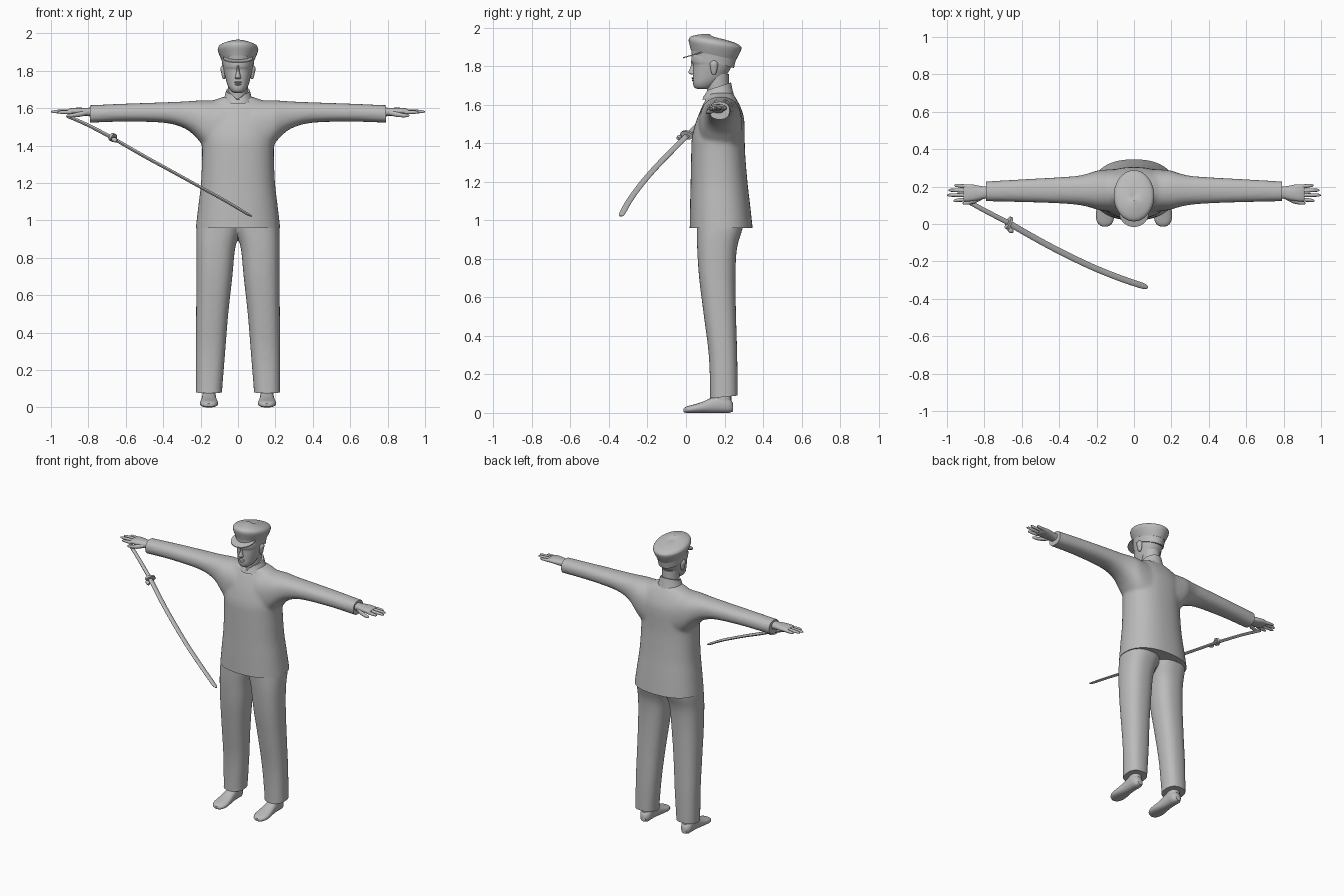
import bpy, bmesh, math
from mathutils import Vector as V

grey = bpy.data.materials.new("plain grey")
grey.diffuse_color = (0.5, 0.5, 0.5, 1)


def flat(z, yf, yb, hx, cx=0, zb=None):
    """Ring around z; zb tilts it so the back sits at another height."""
    zb = z if zb is None else zb
    return (V((cx, (yf + yb) / 2, (z + zb) / 2)), V((hx, 0, 0)), V((0, (yb - yf) / 2, (zb - z) / 2)))


def side(x, yf, yb, z0, z1):
    """Ring around x."""
    return (V((x, (yf + yb) / 2, (z0 + z1) / 2)), V((0, (yb - yf) / 2, 0)), V((0, 0, (z1 - z0) / 2)))


def smooth_rings(rings, sub):
    """Catmull-Rom interpolation between rings."""
    out = []
    for i in range(len(rings) - 1):
        a, b, c, d = (rings[max(0, min(len(rings) - 1, i + k))] for k in (-1, 0, 1, 2))
        for s in range(sub):
            t = s / sub
            out.append(tuple(0.5 * (2 * q + (r - p) * t + (2 * p - 5 * q + 4 * r - w) * t * t
                                    + (3 * q - p - 3 * r + w) * t ** 3)
                             for p, q, r, w in zip(a, b, c, d)))
    return out + [rings[-1]]


def loft(bm, rings, n=32, p=2.0, sub=1):
    """Skin superellipse rings and cap both ends."""
    def power(c):
        return math.copysign(abs(c) ** (2 / p), c)
    loops = []
    for c, u, v in smooth_rings(rings, sub):
        angles = [2 * math.pi * i / n for i in range(n)]
        loops.append([bm.verts.new(c + u * power(math.cos(a)) + v * power(math.sin(a))) for a in angles])
    for a, b in zip(loops, loops[1:]):
        for i in range(n):
            j = (i + 1) % n
            bm.faces.new((a[i], a[j], b[j], b[i]))
    bm.faces.new(loops[0])
    bm.faces.new(loops[-1])


def finish(name, bm):
    bmesh.ops.recalc_face_normals(bm, faces=bm.faces)
    me = bpy.data.meshes.new(name)
    bm.to_mesh(me)
    bm.free()
    me.materials.append(grey)
    ob = bpy.data.objects.new(name, me)
    bpy.context.collection.objects.link(ob)
    return ob


def part(name, *lofts, **kw):
    bm = bmesh.new()
    for rings in lofts:
        loft(bm, rings, **kw)
    return finish(name, bm)


def fuse(name, lofts, cuts, p):
    """Blend overlapping lofts into one cloth surface, then trim clean hems."""
    ob = part(name + "_blend", *lofts, p=p, sub=4, n=40)
    rm = ob.modifiers.new("blend", 'REMESH')
    rm.mode, rm.voxel_size = 'VOXEL', 0.01
    sm = ob.modifiers.new("soften", 'SMOOTH')
    sm.factor, sm.iterations = 0.5, 8
    bpy.context.view_layer.update()
    me = bpy.data.meshes.new_from_object(ob.evaluated_get(bpy.context.evaluated_depsgraph_get()))
    bpy.data.objects.remove(ob)
    bm = bmesh.new()
    bm.from_mesh(me)
    for co, no in cuts:
        res = bmesh.ops.bisect_plane(bm, geom=bm.verts[:] + bm.edges[:] + bm.faces[:],
                                     plane_co=co, plane_no=no, clear_outer=True)
        edges = [e for e in res['geom_cut'] if isinstance(e, bmesh.types.BMEdge)]
        bmesh.ops.holes_fill(bm, edges=edges)
    return finish(name, bm)


# Jacket: torso and sleeves
torso = [flat(*r) for r in [
    (0.92, .018, .349, .229), (0.96, .019, .346, .226), (1.08, .021, .333, .212), (1.2, .024, .319, .198),
    (1.35, .027, .307, .192), (1.43, .031, .305, .195), (1.5, .048, .304, .198), (1.55, .066, .297, .198),
    (1.6, .088, .278, .18), (1.637, .108, .257, .14), (1.66, .118, .242, .08)]]
sleeves = [[side(s * x, *r) for x, *r in [
    (.08, .06, .295, 1.31, 1.64), (.16, .07, .29, 1.37, 1.641), (.2, .077, .285, 1.415, 1.641),
    (.24, .09, .272, 1.46, 1.639), (.3, .102, .258, 1.498, 1.635), (.4, .11, .25, 1.522, 1.631),
    (.6, .117, .239, 1.528, 1.624), (.79, .121, .228, 1.522, 1.616), (.83, .121, .228, 1.522, 1.616)]]
    for s in (-1, 1)]
fuse("jacket", [torso] + sleeves,
     [((0, 0, .96), (0, 0, -1)), ((.79, 0, 0), (1, 0, 0)), ((-.79, 0, 0), (-1, 0, 0))], 2.3)

# Trousers
legs = [[flat(z, yf, yb, (xo - xi) / 2, s * (xo + xi) / 2) for z, yf, yb, xi, xo in [
    (1.02, .055, .305, -.02, .212), (.95, .056, .292, -.012, .222), (.85, .058, .264, .015, .223),
    (.7, .068, .257, .03, .223), (.5, .093, .26, .052, .224), (.3, .118, .266, .068, .226),
    (.1, .125, .268, .084, .226), (.04, .122, .265, .086, .226)]] for s in (-1, 1)]
fuse("trousers", legs, [((0, .19, .082), (0, .1, -1))], 2.4)

# Feet with ankles
for s, label in ((-1, "right"), (1, "left")):
    foot = [(V((s * .155, y, (z0 + z1) / 2)), V((hx, 0, 0)), V((0, 0, (z1 - z0) / 2))) for y, hx, z0, z1 in [
        (-.013, .015, .004, .022), (.0, .036, 0, .032), (.035, .049, 0, .042), (.085, .045, 0, .057),
        (.13, .039, 0, .078), (.18, .037, 0, .095), (.222, .036, 0, .08), (.245, .018, .008, .05)]]
    ankle = [flat(z, .15, .235, .036, s * .155) for z in (.04, .1, .16)]
    part(label + "_foot", foot, ankle, n=24, p=2.4, sub=2)

# Hands: palm, four fingers and a thumb
for s, label in ((-1, "right"), (1, "left")):
    bm = bmesh.new()
    loft(bm, [side(s * x, *r) for x, *r in [
        (.76, .135, .2, 1.553, 1.605), (.8, .135, .2, 1.557, 1.602), (.83, .128, .205, 1.56, 1.602),
        (.87, .122, .212, 1.565, 1.602), (.9, .121, .211, 1.568, 1.598), (.912, .125, .207, 1.574, 1.592)]],
        n=24, p=2.3, sub=2)
    for y, tip_y, tip_x, z in ((.132, .125, .965, 1.578), (.155, .154, 1.0, 1.581),
                               (.178, .181, .992, 1.583), (.2, .207, .96, 1.582)):
        loft(bm, [side(s * x, y + (tip_y - y) * t - r, y + (tip_y - y) * t + r,
                       z - r, z + r) for t, r in ((0, .011), (.5, .01), (.88, .008), (1, .003))
                  for x in [.89 + (tip_x - .89) * t]], n=10)
    loft(bm, [side(s * x, y - r, y + r, z - r, z + r) for x, y, z, r in (
        (.81, .145, 1.575, .014), (.85, .125, 1.566, .014), (.885, .114, 1.561, .011),
        (.91, .111, 1.56, .008), (.916, .111, 1.56, .003))], n=10)
    finish(label + "_hand", bm)

# Neck and stand-up collar with a front notch
part("neck", [flat(1.6, .115, .225, .052), flat(1.68, .108, .222, .052), flat(1.76, .1, .222, .055)])
collar = part("collar", [flat(1.625, .085, .25, .09, 0, 1.645), flat(1.645, .092, .243, .073, 0, 1.67),
                         flat(1.672, .1, .234, .063, 0, 1.715), flat(1.671, .106, .228, .057, 0, 1.714)], n=64)
for v in collar.data.vertices:
    if v.co.y < .13 and v.co.z > 1.66:
        v.co.z -= .03 * max(0, 1 - abs(v.co.x) / .035)

# Head with nose, lips and ears
part("head", [flat(*r) for r in [
    (1.682, .058, .11, .022), (1.69, .043, .14, .036), (1.71, .036, .165, .05), (1.735, .036, .195, .06),
    (1.765, .036, .218, .068), (1.79, .037, .232, .074), (1.808, .036, .24, .077), (1.825, .029, .245, .08),
    (1.86, .032, .246, .08), (1.89, .06, .22, .065)]], n=40, p=2.15, sub=3)
part("nose", [flat(1.828, .026, .06, .008), flat(1.8, .025, .06, .008), flat(1.772, .013, .06, .014),
              flat(1.763, .015, .06, .017), flat(1.756, .028, .06, .012)], n=16, sub=3)
part("lips", *[[flat(z - .006, .035, .06, .012), flat(z, y, .06, .022), flat(z + .005, .034, .06, .014)]
               for z, y in ((1.727, .03), (1.738, .028))], n=16, sub=2)
for s, label in ((-1, "right"), (1, "left")):
    part(label + "_ear", [flat(z, .145 - w, .145 + w, h, s * .076) for z, w, h in [
        (1.755, .006, .004), (1.765, .013, .009), (1.79, .019, .014), (1.812, .022, .018),
        (1.825, .014, .012), (1.83, .005, .005)]], n=14, sub=2)

# Peaked cap: band, crown and visor
part("cap_band", [flat(1.852, .031, .249, .083, 0, 1.79), flat(1.89, .026, .26, .087, 0, 1.838)], n=40)
part("cap_crown", [flat(1.882, .026, .26, .087, 0, 1.832), flat(1.905, .02, .275, .099, 0, 1.86),
                   flat(1.93, .014, .287, .108, 0, 1.888), flat(1.948, .018, .284, .105, 0, 1.903),
                   flat(1.959, .04, .262, .09, 0, 1.918), flat(1.966, .085, .2, .045, 0, 1.938),
                   flat(1.966, .125, .145, .008, 0, 1.945)], n=40, sub=3)
part("cap_visor", [flat(1.84, -.016, .135, .079, 0, 1.884), flat(1.846, -.016, .135, .079, 0, 1.89)], n=40)


# Curved sword hanging from the right hand
def sword_rings(points):
    rings = []
    for i, (x, y, z, w, t) in enumerate(points):
        a, b = V(points[max(i - 1, 0)][:3]), V(points[min(i + 1, len(points) - 1)][:3])
        d = (b - a).normalized()
        wide = V((0, 1, 0)) - d * d.y
        wide.normalize()
        rings.append((V((x, y, z)), wide * w, d.cross(wide) * t))
    return rings


part("sword_grip", sword_rings([(-.912, .135, 1.557, .013, .009), (-.8, .073, 1.508, .013, .009),
                                (-.655, -.002, 1.432, .014, .01)]), n=12, sub=3)
part("sword_scabbard", sword_rings([
    (-.67, .005, 1.44, .017, .009), (-.5, -.092, 1.342, .017, .009), (-.35, -.17, 1.26, .017, .0085),
    (-.2, -.24, 1.177, .017, .008), (-.06, -.295, 1.1, .017, .008), (.045, -.33, 1.037, .016, .007),
    (.073, -.339, 1.022, .007, .004)]), n=12, sub=3)
part("sword_guard", sword_rings([(-.675, .008, 1.446, .036, .023), (-.663, .002, 1.44, .036, .023)]), n=20)
part("scabbard_knob", sword_rings([(-.672, -.03, 1.436, .008, .008), (-.66, -.036, 1.43, .013, .013),
                                   (-.648, -.042, 1.424, .008, .008)]), n=12, sub=2)

# Smooth shading with crisp hems and rims
for ob in bpy.context.scene.objects:
    ob.select_set(True)
    bpy.context.view_layer.objects.active = ob
bpy.ops.object.shade_smooth_by_angle(angle=math.radians(40))
